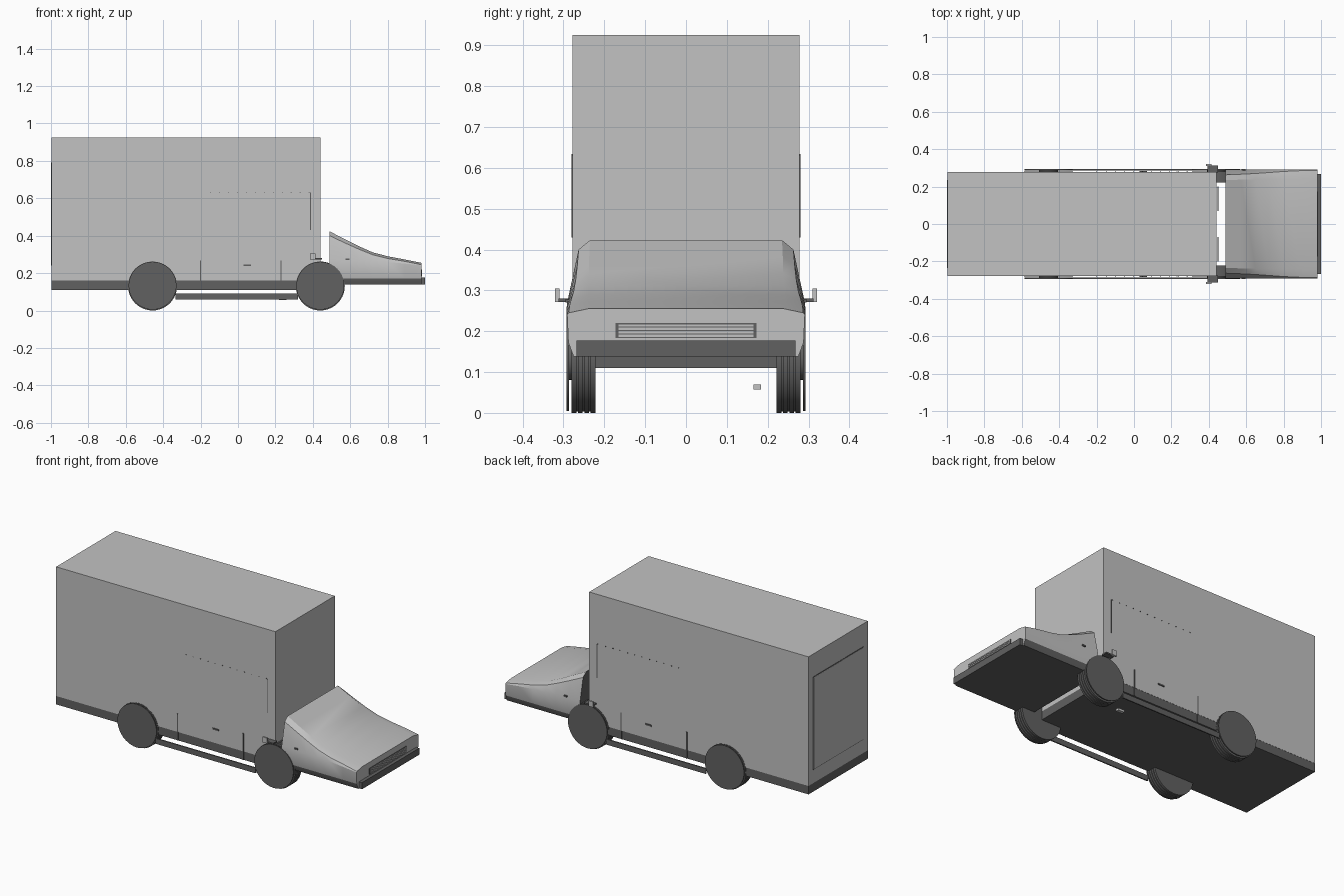
import bpy, bmesh, math
from mathutils import Matrix, Vector

if "Cube" in bpy.data.objects:
    bpy.data.objects.remove(bpy.data.objects["Cube"], do_unlink=True)


def material(name, value):
    m = bpy.data.materials.new(name)
    m.use_nodes = True
    m.diffuse_color = (value, value, value, 1)
    m.node_tree.nodes["Principled BSDF"].inputs["Base Color"].default_value = (value, value, value, 1)
    return m


LIGHT = material("light grey", 0.54)
DARK = material("dark grey", 0.12)


def finish(name, bm, mats, smooth=False):
    bmesh.ops.recalc_face_normals(bm, faces=bm.faces)
    mesh = bpy.data.meshes.new(name)
    bm.to_mesh(mesh)
    bm.free()
    for m in mats:
        mesh.materials.append(m)
    ob = bpy.data.objects.new(name, mesh)
    bpy.context.collection.objects.link(ob)
    if smooth:
        bpy.ops.object.select_all(action='DESELECT')
        ob.select_set(True)
        bpy.context.view_layer.objects.active = ob
        bpy.ops.object.shade_smooth_by_angle(angle=math.radians(28))
    return ob


def box(name, xs, ys, zs, mat):
    """Box between the given limits on each axis."""
    bm = bmesh.new()
    lims = (xs, ys, zs)
    size = [abs(b - a) for a, b in lims]
    mid = Vector([(a + b) / 2 for a, b in lims])
    bmesh.ops.create_cube(bm, size=1, matrix=Matrix.Translation(mid) @ Matrix.Diagonal((*size, 1)))
    return finish(name, bm, [mat])


def disc(name, x, z, ys, radius, mat):
    """Cylinder whose axis runs across the vehicle."""
    bm = bmesh.new()
    place = Matrix.Translation((x, sum(ys) / 2, z)) @ Matrix.Rotation(math.pi / 2, 4, 'X')
    bmesh.ops.create_cone(bm, cap_ends=True, segments=40, radius1=radius, radius2=radius,
                          depth=abs(ys[1] - ys[0]), matrix=place)
    return finish(name, bm, [mat], smooth=True)


# Cargo body and chassis
box("cargo_box", (-0.997, 0.44), (-0.278, 0.278), (0.16, 0.925), LIGHT)
box("chassis_base", (-0.997, 0.44), (-0.277, 0.277), (0.11, 0.16), DARK)

# Rear door: thin dark outline with a light panel on it
box("rear_door_outline", (-0.999, -0.996), (-0.236, 0.236), (0.24, 0.79), DARK)
box("rear_door", (-1.0, -0.996), (-0.232, 0.232), (0.244, 0.786), LIGHT)

# Nose: sections lofted along x
# station, roof height, roof half width, shoulder half width, shoulder height, waist height
stations = [
    (0.49, 0.423, 0.235, 0.263, 0.40, 0.27),
    (0.57, 0.382, 0.237, 0.266, 0.362, 0.268),
    (0.65, 0.342, 0.238, 0.270, 0.326, 0.265),
    (0.72, 0.311, 0.239, 0.275, 0.298, 0.262),
    (0.80, 0.290, 0.240, 0.281, 0.278, 0.259),
    (0.89, 0.273, 0.240, 0.285, 0.263, 0.251),
    (0.98, 0.255, 0.240, 0.287, 0.245, 0.241),
]
bm = bmesh.new()
rings = []
for x, roof, roof_w, sh_w, sh_z, waist in stations:
    half = [(0.275, 0.138), (0.288, 0.172), (0.291, waist), (sh_w, sh_z), (roof_w, roof)]
    outline = half + [(-y, z) for y, z in reversed(half)]
    rings.append([bm.verts.new((x, y, z)) for y, z in outline])
for a, b in zip(rings, rings[1:]):
    for i in range(len(a)):
        j = (i + 1) % len(a)
        bm.faces.new((a[i], a[j], b[j], b[i]))
back_face = bm.faces.new(rings[0])
bm.faces.new(rings[-1])
back_face.material_index = 1
for f in bm.faces:
    if f.calc_center_median().z < 0.172 and len(f.verts) == 4:
        f.material_index = 1
finish("nose_body", bm, [LIGHT, DARK], smooth=True)

# Bumper and grille
box("front_bumper", (0.975, 1.0), (-0.268, 0.268), (0.138, 0.177), DARK)
box("grille_frame", (0.975, 0.983), (-0.173, 0.173), (0.183, 0.22), DARK)
for i in range(4):
    z = 0.186 + i * 0.0085
    box(f"grille_slat_{i + 1}", (0.98, 0.985), (-0.165, 0.165), (z, z + 0.0055), LIGHT)

# Parts repeated on both sides
for side, s in (("left", 1), ("right", -1)):
    for axle, x in (("rear", -0.457), ("front", 0.44)):
        name = f"{axle}_{side}"
        disc(f"{name}_tyre", x, 0.131, (s * 0.222, s * 0.28), 0.127, DARK)
        for i in range(4):
            y = 0.222 + i * 0.0155
            disc(f"{name}_tread_{i + 1}", x, 0.131, (s * y, s * (y + 0.0115)), 0.131, DARK)
        disc(f"{name}_hub", x, 0.131, (s * 0.27, s * 0.29), 0.05, DARK)
        disc(f"{name}_wheel_cover", x, 0.133, (s * 0.287, s * 0.293), 0.128, DARK)

    box(f"{side}_side_bar", (-0.335, 0.32), (s * 0.286, s * 0.293), (0.06, 0.092), DARK)

    # Door seams, handle and marker lamp
    for i, x in enumerate((-0.2, 0.23)):
        box(f"{side}_door_seam_{i + 1}", (x - 0.003, x + 0.003), (s * 0.275, s * 0.281), (0.11, 0.268), DARK)
    box(f"{side}_door_handle", (0.03, 0.07), (s * 0.275, s * 0.283), (0.238, 0.247), DARK)
    box(f"{side}_marker", (0.575, 0.595), (s * 0.285, s * 0.295), (0.27, 0.279), DARK)

    # Mirror on its bracket
    box(f"{side}_mirror", (0.385, 0.415), (s * 0.31, s * 0.321), (0.272, 0.304), LIGHT)
    box(f"{side}_mirror_bracket", (0.393, 0.45), (s * 0.276, s * 0.312), (0.272, 0.28), DARK)

    # Row of rivets and thin strip high on the body side
    for i in range(12):
        x = -0.15 + i * 0.048
        box(f"{side}_rivet_{i + 1}", (x, x + 0.006), (s * 0.276, s * 0.28), (0.63, 0.634), DARK)
    box(f"{side}_body_strip", (0.385, 0.389), (s * 0.276, s * 0.28), (0.43, 0.63), DARK)

    # Cross bar in the gap behind the nose
    box(f"{side}_gap_bar", (0.446, 0.451), (s * 0.07, s * 0.2), (0.24, 0.25), DARK)

# Small exhaust outlet
box("exhaust_outlet", (0.22, 0.26), (0.165, 0.184), (0.057, 0.07), LIGHT)
